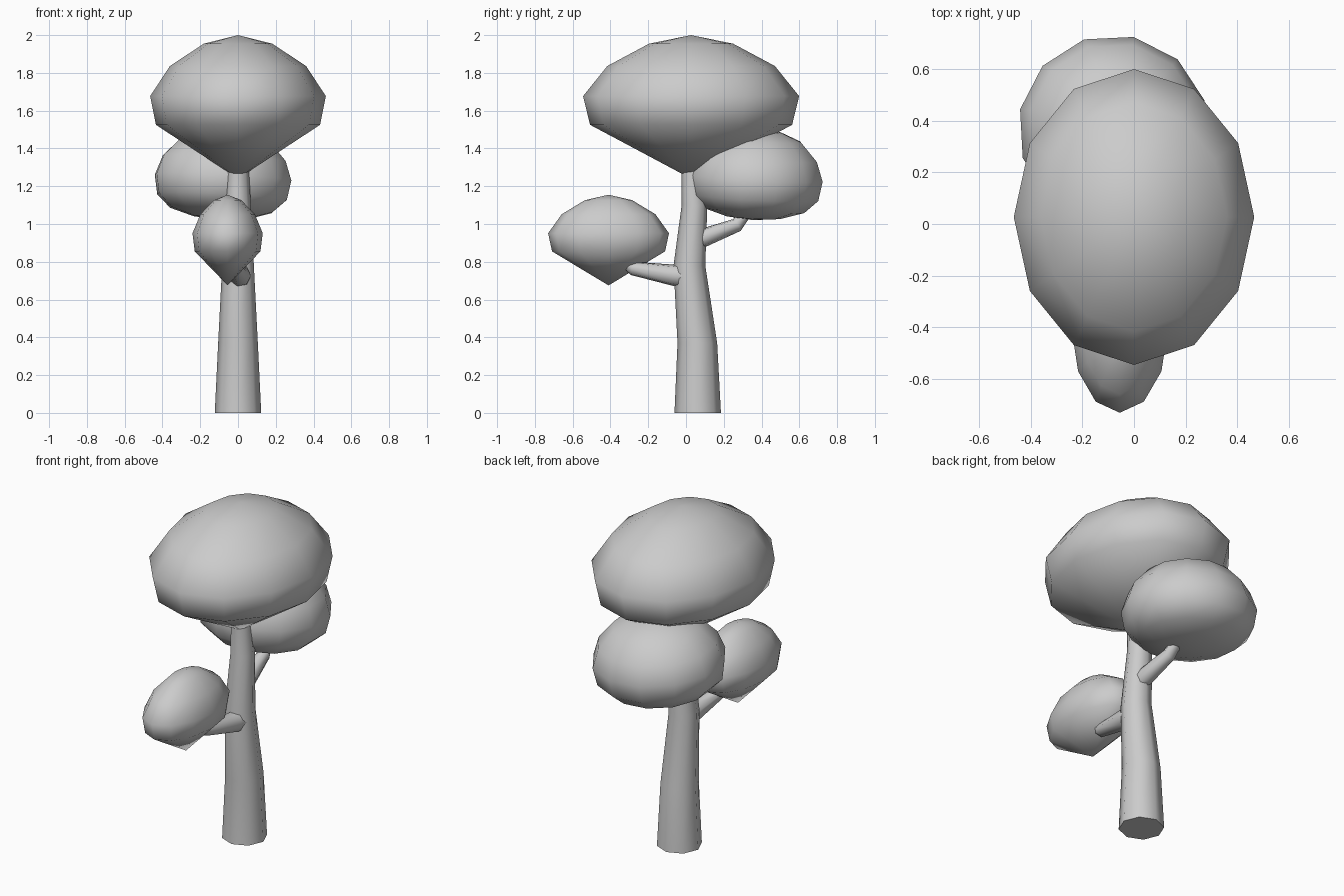
import bpy, bmesh, math
from mathutils import Vector, Matrix

if "Cube" in bpy.data.objects:
    bpy.data.objects.remove(bpy.data.objects["Cube"])


def finish(name, bm, angle=60):
    bmesh.ops.recalc_face_normals(bm, faces=bm.faces)
    mesh = bpy.data.meshes.new(name)
    bm.to_mesh(mesh)
    bm.free()
    ob = bpy.data.objects.new(name, mesh)
    bpy.context.collection.objects.link(ob)
    bpy.ops.object.select_all(action='DESELECT')
    bpy.context.view_layer.objects.active = ob
    ob.select_set(True)
    bpy.ops.object.shade_smooth_by_angle(angle=math.radians(angle))
    return ob


def bridge(bm, rings):
    for a, b in zip(rings, rings[1:]):
        n = len(a)
        for i in range(n):
            j = (i + 1) % n
            bm.faces.new((a[i], a[j], b[j], b[i]))


def limb(name, path, sides, level=False):
    """Tapered tube along (x, y, z, radius) points; level keeps rings flat."""
    bm = bmesh.new()
    pts = [Vector(p[:3]) for p in path]
    rings = []
    for i, p in enumerate(path):
        t = pts[min(i + 1, len(pts) - 1)] - pts[max(i - 1, 0)]
        t = Vector((0, 0, 1)) if level else t.normalized()
        u = (Vector((1, 0, 0)) - t * t.x).normalized()
        v = t.cross(u)
        rings.append([bm.verts.new(pts[i] + p[3] * (u * math.cos(a) + v * math.sin(a)))
                      for a in (math.tau * k / sides for k in range(sides))])
    bridge(bm, rings)
    bm.faces.new(rings[0])
    bm.faces.new(rings[-1])
    return finish(name, bm)


def foliage(name, centre, rx, ry, height, profile, spin=0, tilt=(0, 0), sides=12):
    """Oval clump: profile is (radius fraction, height fraction), poles at both ends."""
    bm = bmesh.new()
    rot = Matrix.Rotation(math.radians(tilt[0]), 3, 'X') @ Matrix.Rotation(math.radians(tilt[1]), 3, 'Y')

    def place(r, h, a):
        p = Vector((rx * r * math.cos(a), ry * r * math.sin(a), height * (h - 0.5)))
        return bm.verts.new(rot @ p + Vector(centre))

    rings = [[place(r, h, math.tau * k / sides + math.radians(spin)) for k in range(sides)]
             for r, h in profile[1:-1]]
    bridge(bm, rings)
    for ring, (r, h) in ((rings[0], profile[0]), (rings[-1], profile[-1])):
        pole = place(0, h, 0)
        for i in range(sides):
            bm.faces.new((ring[i], ring[(i + 1) % sides], pole))
    return finish(name, bm)


# Trunk and branches
limb("trunk", [(0, 0.062, 0, 0.123), (0, 0.06, 0.37, 0.105), (0, 0.018, 0.78, 0.084),
               (0, 0.045, 1.1, 0.068), (0, 0.03, 1.33, 0.055)], 8, level=True)
limb("front_branch", [(0.01, -0.02, 0.725, 0.06), (0.01, -0.06, 0.728, 0.058),
                      (-0.01, -0.28, 0.765, 0.038), (-0.04, -0.37, 0.83, 0.03)], 7)
limb("back_branch", [(0, 0.04, 0.91, 0.052), (0, 0.1, 0.93, 0.05),
                     (-0.02, 0.27, 0.995, 0.038), (-0.04, 0.34, 1.09, 0.03)], 7)

# Foliage clumps
cone_base = [(0, 0), (0.935, 0.375), (1, 0.575), (0.775, 0.785), (0.39, 0.94), (0, 1)]
round_base = [(0, 0), (0.4, 0.03), (0.75, 0.11), (0.95, 0.25), (1, 0.46),
              (0.9, 0.67), (0.65, 0.87), (0.35, 0.96), (0, 1)]
foliage("top_crown", (0, 0.027, 1.62), 0.465, 0.572, 0.76, cone_base)
foliage("front_clump", (-0.055, -0.41, 0.915), 0.186, 0.32, 0.48, cone_base)
foliage("back_clump", (-0.078, 0.368, 1.265), 0.37, 0.365, 0.49, round_base, spin=18, tilt=(-3, 3))
